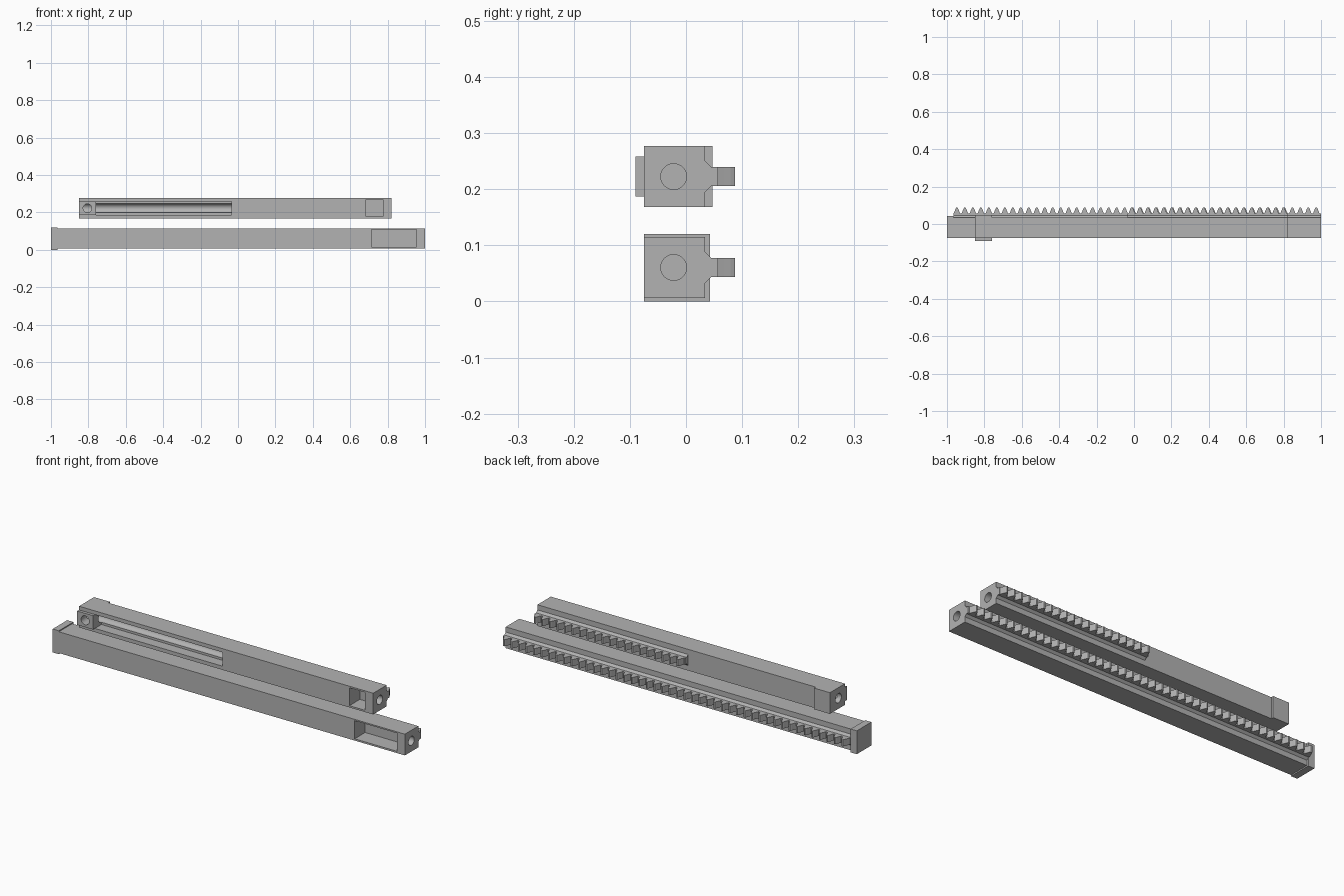
import bpy, bmesh, math
from mathutils import Matrix, Vector

if "Cube" in bpy.data.objects:
    bpy.data.objects.remove(bpy.data.objects["Cube"])

grey = bpy.data.materials.new("plain_grey")
grey.diffuse_color = (0.45, 0.45, 0.45, 1)
grey.use_nodes = True
grey.node_tree.nodes["Principled BSDF"].inputs["Base Color"].default_value = grey.diffuse_color

FRONT, BACK = -0.075, 0.034      # body faces along y
AXIS_Y, BORE = -0.022, 0.023     # lengthwise bore
ROOT, TIP = 0.057, 0.087         # tooth root and tip
PITCH = 0.0427


def finish(name, bm):
    bmesh.ops.recalc_face_normals(bm, faces=bm.faces)
    mesh = bpy.data.meshes.new(name)
    bm.to_mesh(mesh)
    bm.free()
    mesh.materials.append(grey)
    obj = bpy.data.objects.new(name, mesh)
    bpy.context.collection.objects.link(obj)
    return obj


def box(name, x, y, z):
    bm = bmesh.new()
    size = Vector((x[1] - x[0], y[1] - y[0], z[1] - z[0]))
    mid = Vector((sum(x), sum(y), sum(z))) / 2
    bmesh.ops.create_cube(bm, size=1, matrix=Matrix.Translation(mid) @ Matrix.Diagonal(size).to_4x4())
    return finish(name, bm)


def rod(name, start, end, radius):
    a, b = Vector(start), Vector(end)
    turn = (b - a).to_track_quat('Z', 'Y').to_matrix().to_4x4()
    bm = bmesh.new()
    bmesh.ops.create_cone(bm, cap_ends=True, segments=32, radius1=radius, radius2=radius,
                          depth=(b - a).length, matrix=Matrix.Translation((a + b) / 2) @ turn)
    return finish(name, bm)


def prism(name, outline, shift):
    bm = bmesh.new()
    face = bm.faces.new([bm.verts.new(p) for p in outline])
    moved = bmesh.ops.extrude_face_region(bm, geom=[face])["geom"]
    bmesh.ops.translate(bm, vec=shift, verts=[v for v in moved if isinstance(v, bmesh.types.BMVert)])
    return finish(name, bm)


def cut(targets, cutters):
    for obj in targets:
        bpy.context.view_layer.objects.active = obj
        for cutter in cutters:
            mod = obj.modifiers.new("cut", 'BOOLEAN')
            mod.operation, mod.solver, mod.object = 'DIFFERENCE', 'EXACT', cutter
            bpy.ops.object.modifier_apply(modifier=mod.name)
    for cutter in cutters:
        bpy.data.objects.remove(cutter)


def smooth(obj):
    bpy.ops.object.select_all(action='DESELECT')
    obj.select_set(True)
    bpy.context.view_layer.objects.active = obj
    bpy.ops.object.shade_smooth_by_angle(angle=math.radians(30))


def rack(name, x0, x1, zc, first):
    # Chamfered strip behind the teeth
    half = [(BACK - 0.01, 0.028), (BACK, 0.028), (0.045, 0.017), (ROOT, 0.017)]
    section = half + [(y, -z) for y, z in reversed(half)]
    prism(name + "_strip", [(x0, y, zc + z) for y, z in section], (x1 - x0, 0, 0))
    # Curved teeth, drawn as one toothed outline
    flank = [(0.017, 0), (0.012, 0.4), (0.008, 0.75), (0.004, 1)]
    tooth = [(-w, h) for w, h in flank] + [(w, h) for w, h in reversed(flank)]
    outline = [(x1, 0.05), (x0, 0.05), (x0, ROOT)]
    c = first
    while c + 0.017 < x1 + 0.001:
        outline += [(min(c + w, x1 - 0.0005), ROOT + h * (TIP - ROOT)) for w, h in tooth]
        c += PITCH
    outline.append((x1, ROOT))
    prism(name + "_teeth", [(x, y, zc - 0.017) for x, y in outline], (0, 0, 0.034))


# Long lower bar with a closed end cap
LOW = 0.0605
long_body = box("long_bar_body", (-0.98, 1), (FRONT, BACK), (0.006, 0.115))
box("long_bar_end_cap", (-1, -0.965), (FRONT, 0.043), (0, 0.12))
rack("long_bar_rack", -0.965, 1, LOW, -0.947)
cut([long_body], [
    box("pocket_cutter", (0.715, 0.955), (-0.1, 0.01), (0.015, 0.108)),
    rod("bore_cutter", (0.9, AXIS_Y, LOW), (1.1, AXIS_Y, LOW), BORE)])

# Short upper bar, wider at its left end, with a raised front block
HIGH = 0.2225
short_body = box("short_bar_body", (-0.85, 0.82), (FRONT, BACK), (0.168, 0.277))
box("short_bar_back_pad", (-0.85, -0.76), (BACK - 0.004, 0.047), (0.168, 0.277))
block = box("short_bar_front_block", (-0.85, -0.76), (-0.09, FRONT), (0.187, 0.258))
rack("short_bar_rack", -0.035, 0.82, HIGH, -0.012)
cut([short_body, block], [
    rod("screw_cutter", (-0.805, -0.12, HIGH), (-0.805, AXIS_Y, HIGH), BORE)])
cut([short_body], [
    box("slot_cutter", (-0.76, -0.035), (-0.1, AXIS_Y), (0.187, 0.258)),
    rod("channel_cutter", (-0.9, AXIS_Y, HIGH), (-0.035, AXIS_Y, HIGH), BORE + 0.001),
    box("pocket_cutter", (0.685, 0.775), (-0.1, 0.01), (0.177, 0.269)),
    rod("bore_cutter", (0.73, AXIS_Y, HIGH), (0.9, AXIS_Y, HIGH), BORE)])

for part in (long_body, short_body, block):
    smooth(part)
